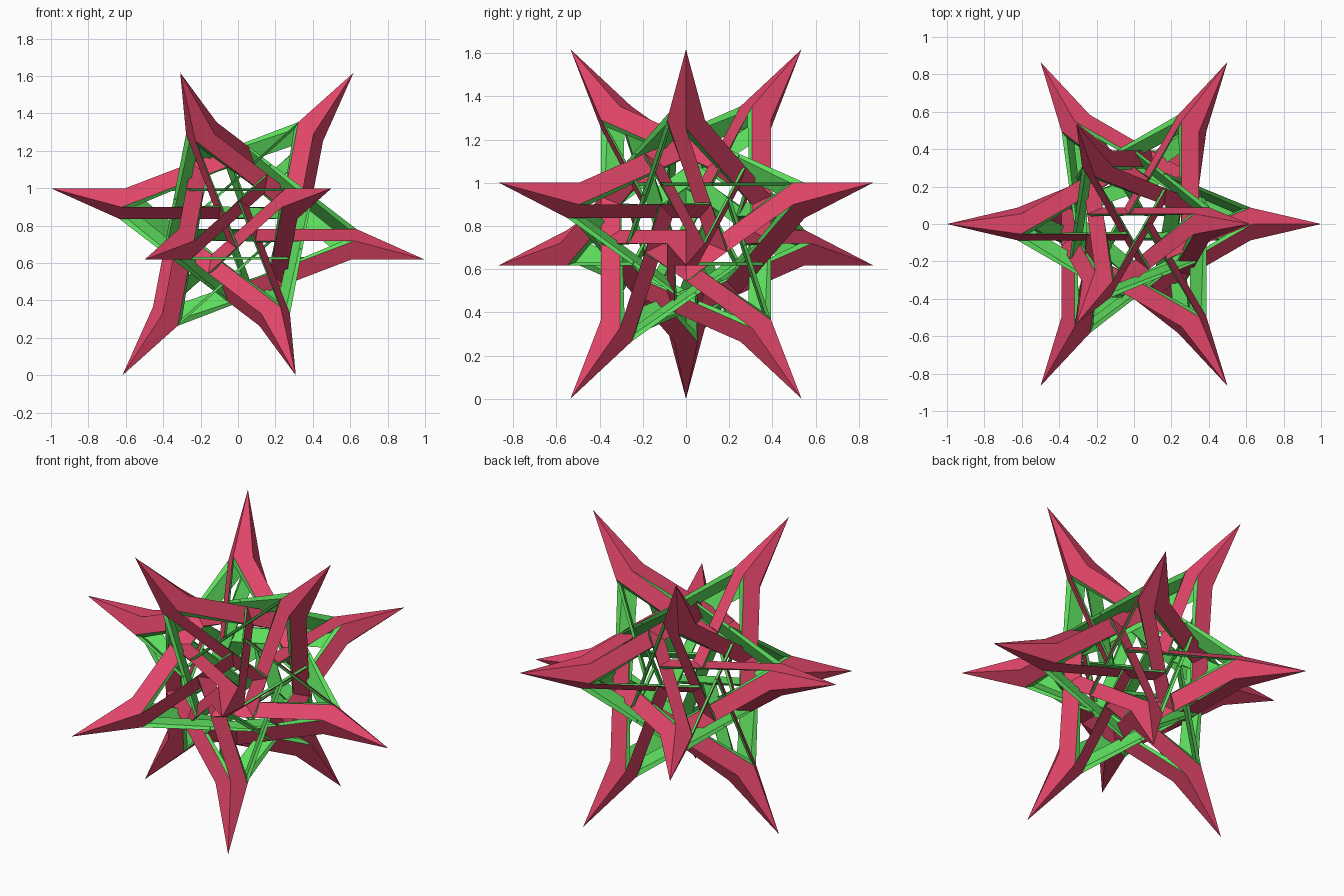
import bpy, bmesh, math
from mathutils import Vector

if "Cube" in bpy.data.objects:
    bpy.data.objects.remove(bpy.data.objects["Cube"])

THICK = 0.014        # plate thickness
SPIKE = 0.40         # length of a closed spike along its ridges
HALF = math.radians(7.761)   # half angle of one spike facet
CENTRE = Vector((0, 0, 0.809))


def ring(radius, height, start):
    return [Vector((radius * math.cos(math.radians(start + 120 * k)),
                    radius * math.sin(math.radians(start + 120 * k)), height)) for k in range(3)]


# twelve spike tips: an icosahedron resting on a three-fold axis
tips = (ring(0.618, 0.809, 0) + ring(1, 0.191, 60)
        + ring(1, -0.191, 0) + ring(0.618, -0.809, 60))
EDGE = math.sqrt(3)


def far(a, b):
    return abs((a - b).length - EDGE) < 0.02


def material(name, colour):
    m = bpy.data.materials.new(name)
    m.diffuse_color = colour
    m.use_nodes = True
    m.node_tree.nodes["Principled BSDF"].inputs["Base Color"].default_value = m.diffuse_color
    return m


red = material("red_face", (0.75, 0.06, 0.14, 1))
green = material("green_core", (0.11, 0.72, 0.11, 1))


def bent_arm(bm, p, y, x):
    """Spike facet at tip p, bent into a strut running parallel to the line p-y."""
    n = (p + y + x).normalized()
    u = (y - p).normalized()
    v = (x - (p + y) / 2).normalized()

    def on_plane(along, inward):
        return p + u * along + v * inward

    def corner(angle):
        return on_plane(SPIKE * math.cos(angle), SPIKE * math.sin(angle))

    def strut_end(angle):          # strut stops on the face of the next strut
        off = SPIKE * math.sin(angle)
        return on_plane(EDGE / 2 + 0.198 - 0.55 * off, off)

    a1, a2 = math.pi / 6 - HALF, math.pi / 6 + HALF
    outer = [p, corner(a1), strut_end(a1), strut_end(a2), corner(a2)]
    # mitre the spike toward the centre, keep the strut end square
    k = 1 - THICK / p.dot(n)
    inner = [q - n * THICK if i in (2, 3) else q * k for i, q in enumerate(outer)]
    top = [bm.verts.new(q + CENTRE) for q in outer]
    low = [bm.verts.new(q + CENTRE) for q in inner]
    start = len(bm.faces)
    faces = [bm.faces.new(top), bm.faces.new(low[::-1])]
    for i in range(5):
        j = (i + 1) % 5
        faces.append(bm.faces.new((top[j], top[i], low[i], low[j])))
    if (u.cross(v)).dot(n) < 0:
        for f in faces:
            f.normal_flip()
    for f in faces[1:]:
        f.material_index = 1


# sixty interlocking arms, five around every tip, all bent the same way round
bm = bmesh.new()
for p in tips:
    for y in tips:
        if not far(p, y):
            continue
        for x in tips:
            if far(p, x) and far(y, x) and (y - p).cross(x - p).dot(p + y + x) < 0:
                bent_arm(bm, p, y, x)

mesh = bpy.data.meshes.new("woven_star")
bm.to_mesh(mesh)
bm.free()
mesh.materials.append(red)
mesh.materials.append(green)
star = bpy.data.objects.new("woven_star", mesh)
bpy.context.collection.objects.link(star)
